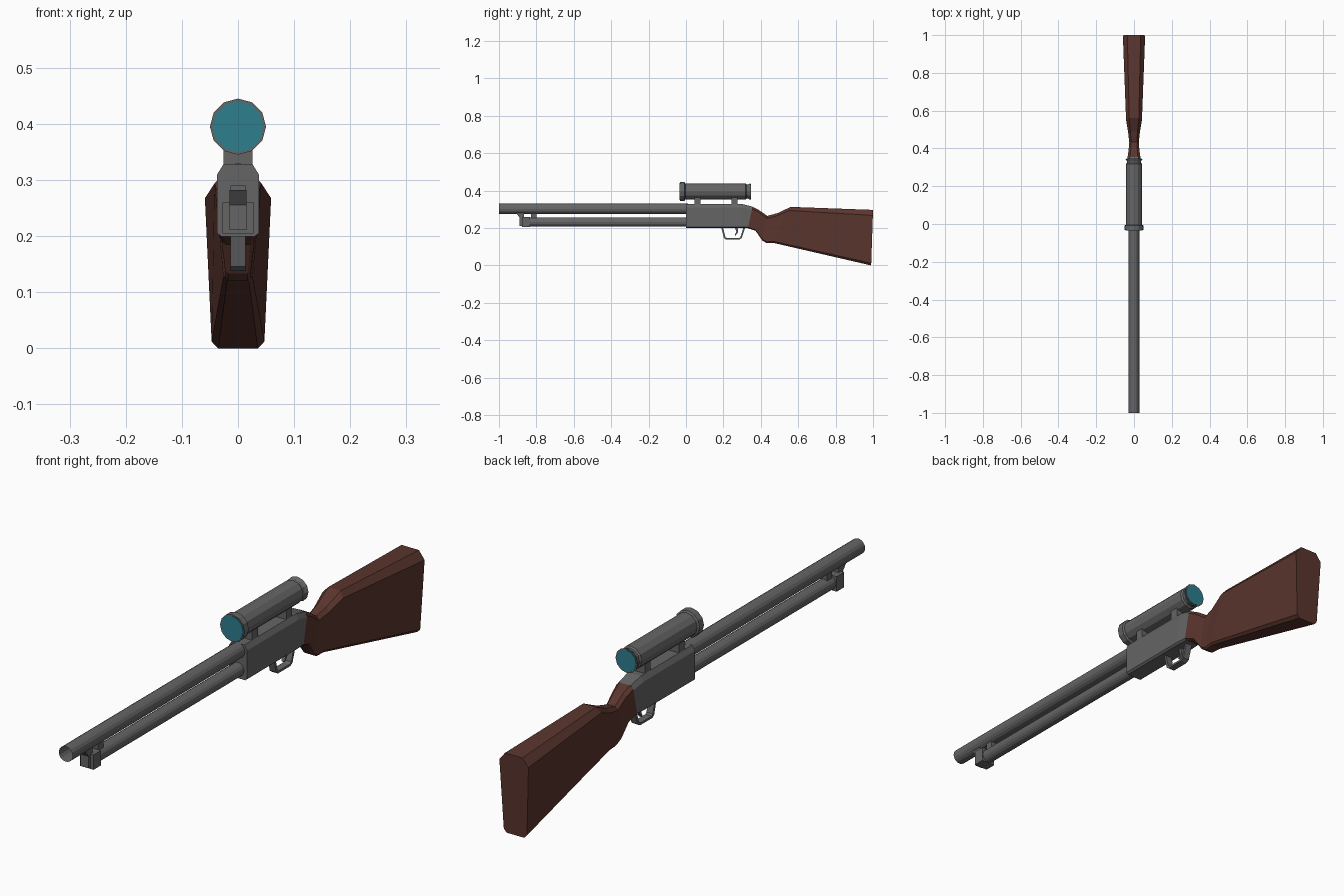
import bpy, bmesh, math

if "Cube" in bpy.data.objects:
    bpy.data.objects.remove(bpy.data.objects["Cube"])


def material(name, col):
    m = bpy.data.materials.new(name)
    m.diffuse_color = (*col, 1)
    m.use_nodes = True
    m.node_tree.nodes["Principled BSDF"].inputs["Base Color"].default_value = m.diffuse_color
    return m


STEEL = material("grey steel", (0.13, 0.13, 0.13))
WOOD = material("brown wood", (0.105, 0.036, 0.027))
GLASS = material("teal glass", (0.026, 0.21, 0.27))


def finish(bm, name, mat):
    bmesh.ops.recalc_face_normals(bm, faces=bm.faces)
    me = bpy.data.meshes.new(name)
    bm.to_mesh(me)
    bm.free()
    me.materials.append(mat)
    ob = bpy.data.objects.new(name, me)
    bpy.context.collection.objects.link(ob)
    return ob


def skin(name, rings, mat, caps=(True, True)):
    """Join closed rings of points with quads, capping the chosen ends."""
    bm = bmesh.new()
    vr = [[bm.verts.new(p) for p in r] for r in rings]
    n = len(vr[0])
    for a, b in zip(vr, vr[1:]):
        for i in range(n):
            j = (i + 1) % n
            bm.faces.new((a[i], a[j], b[j], b[i]))
    if caps[0]:
        bm.faces.new(vr[0])
    if caps[1]:
        bm.faces.new(vr[-1])
    return finish(bm, name, mat)


def lathe(name, prof, zc, n, mat, caps=(True, True)):
    """Turned part along y; prof is a list of (y, radius)."""
    rings = [[(r * math.cos(2 * math.pi * i / n), y, zc + r * math.sin(2 * math.pi * i / n))
              for i in range(n)] for y, r in prof]
    return skin(name, rings, mat, caps)


def prism(name, pts, w, mat):
    """Side profile (y, z) extruded to x = +-w."""
    return skin(name, [[(x, y, z) for y, z in pts] for x in (-w, w)], mat)


def box(name, y0, y1, z0, z1, w, mat):
    return prism(name, [(y0, z0), (y1, z0), (y1, z1), (y0, z1)], w, mat)


def loft(name, stations, ct, cb, kt, kb, mat):
    """Chamfered sections: (top y, top z, bottom y, bottom z, top width, bottom width)."""
    rings = []
    for yt, zt, yb, zb, wt, wb in stations:
        half = [(kb * wb, 0), (wb, cb), (wt, 1 - ct), (kt * wt, 1)]
        sec = half + [(-x, t) for x, t in reversed(half)]
        rings.append([(x, yb + (yt - yb) * t, zb + (zt - zb) * t) for x, t in sec])
    return skin(name, rings, mat)


# Barrel (open muzzle) and magazine tube
lathe("barrel", [(-1.0, 0.028), (0.01, 0.028)], 0.302, 16, STEEL, (False, True))
lathe("magazine_tube", [(-0.85, 0.025), (0.01, 0.025)], 0.232, 16, STEEL)

# Front block and struts joining the two tubes
box("front_block", -0.878, -0.835, 0.205, 0.26, 0.028, STEEL)
box("front_block_face", -0.89, -0.87, 0.212, 0.255, 0.016, STEEL)
prism("front_bracket", [(-0.91, 0.282), (-0.865, 0.282), (-0.865, 0.25), (-0.885, 0.25)], 0.015, STEEL)
box("barrel_strut", -0.83, -0.8, 0.245, 0.29, 0.013, STEEL)

# Receiver
loft("receiver", [
    (0.0, 0.328, 0.0, 0.199, 0.037, 0.037),
    (0.30, 0.328, 0.29, 0.199, 0.037, 0.037),
    (0.356, 0.314, 0.331, 0.199, 0.034, 0.034),
], 0.14, 0.05, 0.7, 0.8, STEEL)

# Stock
loft("stock", [
    (0.356, 0.314, 0.331, 0.199, 0.034, 0.034),
    (0.39, 0.296, 0.372, 0.185, 0.029, 0.029),
    (0.435, 0.265, 0.408, 0.133, 0.025, 0.023),
    (0.49, 0.28, 0.43, 0.12, 0.031, 0.022),
    (0.56, 0.313, 0.47, 0.12, 0.042, 0.026),
    (1.0, 0.297, 0.99, 0.0, 0.059, 0.047),
], 0.1, 0.04, 0.6, 0.75, WOOD)

# Trigger guard and trigger
prism("trigger_guard", [
    (0.188, 0.203), (0.203, 0.146), (0.213, 0.138), (0.285, 0.138), (0.298, 0.146), (0.317, 0.203),
    (0.307, 0.203), (0.291, 0.151), (0.281, 0.146), (0.218, 0.146), (0.211, 0.151), (0.198, 0.203),
], 0.013, STEEL)
prism("trigger", [
    (0.262, 0.203), (0.276, 0.203), (0.279, 0.178), (0.264, 0.158), (0.26, 0.162), (0.269, 0.18),
], 0.006, STEEL)

# Scope with front and rear bells, lenses and mounts
ZS = 0.395
lathe("scope_tube", [
    (-0.033, 0.05), (-0.008, 0.05), (-0.004, 0.043), (0.318, 0.043),
    (0.324, 0.038), (0.332, 0.038), (0.345, 0.045),
], ZS, 12, STEEL)
lathe("front_lens", [(-0.035, 0.0455), (-0.03, 0.0455)], ZS, 12, GLASS)
lathe("rear_lens", [(0.342, 0.04), (0.347, 0.04)], ZS, 12, GLASS)
for i, y in enumerate((0.045, 0.243)):
    box(f"scope_mount_{i + 1}", y, y + 0.033, 0.322, 0.372, 0.026, STEEL)
